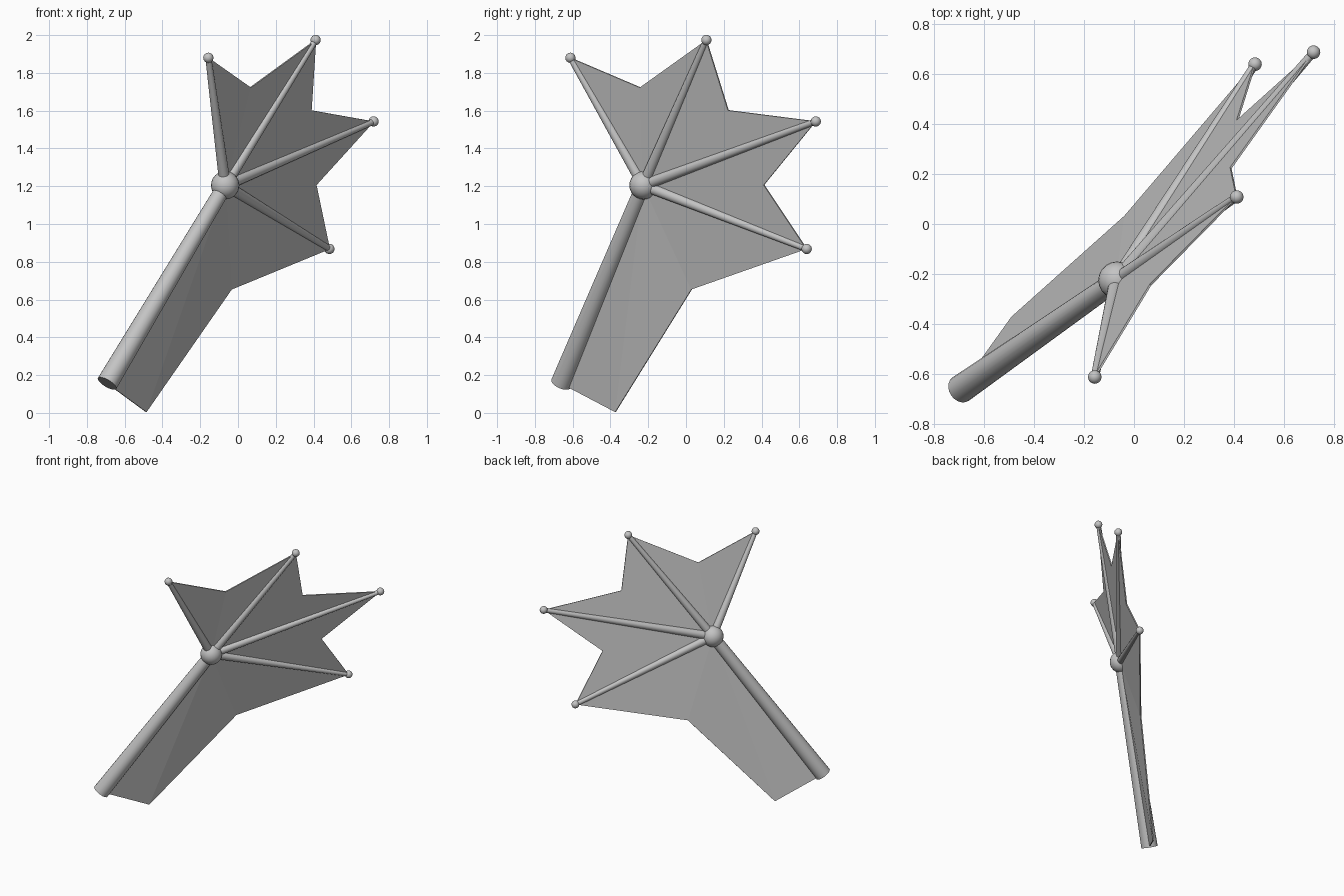
import bpy, bmesh, math
from mathutils import Vector

if "Cube" in bpy.data.objects:
    bpy.data.objects.remove(bpy.data.objects["Cube"])

grey = bpy.data.materials.new("plain_grey")
grey.diffuse_color = (0.55, 0.55, 0.55, 1)
grey.use_nodes = True
grey.node_tree.nodes["Principled BSDF"].inputs["Base Color"].default_value = grey.diffuse_color

HUB = Vector((-0.068, -0.225, 1.205))
ROOT = Vector((-0.693, -0.66, 0.156))
TIPS = [Vector(p) for p in ((-0.157, -0.612, 1.88), (0.411, 0.108, 1.974),
                            (0.718, 0.687, 1.543), (0.484, 0.639, 0.868))]
NOTCHES = [Vector(p) for p in ((0.066, -0.243, 1.723), (0.387, 0.224, 1.602),
                               (0.413, 0.413, 1.207), (-0.036, 0.03, 0.654))]
CORNER = Vector((-0.487, -0.373, 0.005))


def finish(name):
    ob = bpy.context.object
    ob.name = name
    ob.data.materials.append(grey)
    bpy.ops.object.shade_smooth_by_angle(angle=math.radians(40))
    return ob


def bone(name, a, b, r1, r2):
    d = b - a
    bpy.ops.mesh.primitive_cone_add(vertices=20, radius1=r1, radius2=r2, depth=d.length,
                                    location=(a + b) / 2,
                                    rotation=d.to_track_quat('Z', 'Y').to_euler())
    finish(name)


def ball(name, p, r):
    bpy.ops.mesh.primitive_uv_sphere_add(segments=20, ring_count=12, radius=r, location=p)
    finish(name)


# arm and wrist joint
bone("arm_bone", ROOT, HUB, 0.057, 0.04)
ball("wrist_joint", HUB, 0.075)

# four fingers with ball tips
for i, tip in enumerate(TIPS, 1):
    bone(f"finger_bone_{i}", HUB, tip, 0.03, 0.016)
    ball(f"finger_tip_{i}", tip, 0.027)

# wing membrane: fan of triangles around the wrist
rim = [p for pair in zip(TIPS, NOTCHES) for p in pair] + [CORNER, ROOT]
bm = bmesh.new()
centre = bm.verts.new(HUB)
ring = [bm.verts.new(p) for p in rim]
for a, b in zip(ring, ring[1:]):
    bm.faces.new((centre, a, b))
mesh = bpy.data.meshes.new("wing_membrane")
bm.to_mesh(mesh)
bm.free()
mesh.materials.append(grey)
membrane = bpy.data.objects.new("wing_membrane", mesh)
bpy.context.collection.objects.link(membrane)
solid = membrane.modifiers.new("thickness", 'SOLIDIFY')
solid.thickness = 0.008
solid.offset = 0
